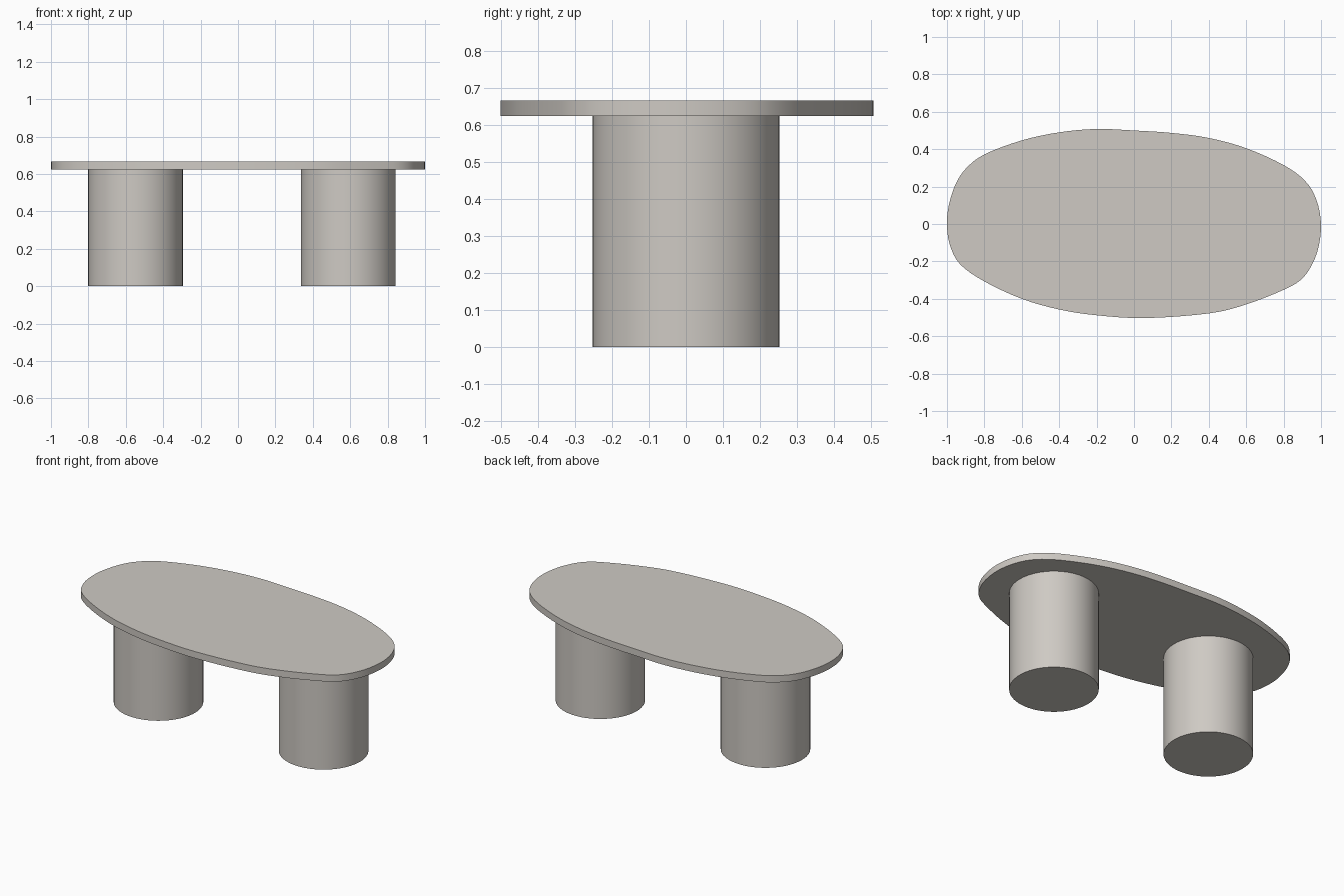
import bpy, bmesh, math
from mathutils import Vector

if "Cube" in bpy.data.objects:
    bpy.data.objects.remove(bpy.data.objects["Cube"])

TOP_Z, UNDER_Z, LEG_R = 0.667, 0.625, 0.253

stone = bpy.data.materials.new("warm grey stone")
stone.diffuse_color = (0.62, 0.59, 0.55, 1)
stone.use_nodes = True
stone.node_tree.nodes["Principled BSDF"].inputs["Base Color"].default_value = stone.diffuse_color


def prism(name, outline, z0, z1):
    """Closed outline extruded from z0 to z1, with smooth sides and sharp rims."""
    bm = bmesh.new()
    face = bm.faces.new([bm.verts.new((x, y, z0)) for x, y in outline])
    ext = bmesh.ops.extrude_face_region(bm, geom=[face], use_keep_orig=True)
    verts = [g for g in ext["geom"] if isinstance(g, bmesh.types.BMVert)]
    bmesh.ops.translate(bm, verts=verts, vec=(0, 0, z1 - z0))
    bmesh.ops.recalc_face_normals(bm, faces=bm.faces)
    mesh = bpy.data.meshes.new(name)
    bm.to_mesh(mesh)
    bm.free()
    mesh.materials.append(stone)
    obj = bpy.data.objects.new(name, mesh)
    bpy.context.collection.objects.link(obj)
    bpy.ops.object.select_all(action="DESELECT")
    obj.select_set(True)
    bpy.context.view_layer.objects.active = obj
    bpy.ops.object.shade_smooth_by_angle(angle=math.radians(30))
    return obj


def smooth_loop(points, steps):
    """Closed Catmull-Rom curve through the points."""
    pts = [Vector(p) for p in points]
    n, out = len(pts), []
    for i in range(n):
        a, b, c, d = (pts[(i + k) % n] for k in (-1, 0, 1, 2))
        for s in range(steps):
            t = s / steps
            out.append(0.5 * (2 * b + (c - a) * t + (2 * a - 5 * b + 4 * c - d) * t * t
                              + (3 * b - a - 3 * c + d) * t ** 3))
    return out


# Pebble-shaped table top, counter-clockwise from the right end
pebble = [(1, 0), (0.975, 0.13), (0.915, 0.23), (0.8, 0.315), (0.6, 0.405),
          (0.4, 0.46), (0.2, 0.487), (0, 0.50), (-0.2, 0.508), (-0.4, 0.49),
          (-0.6, 0.447), (-0.8, 0.372), (-0.9, 0.295), (-0.955, 0.21), (-0.99, 0.1),
          (-1, 0), (-0.985, -0.11), (-0.93, -0.215), (-0.8, -0.307), (-0.6, -0.40),
          (-0.4, -0.457), (-0.2, -0.488), (0.06, -0.503), (0.4, -0.478),
          (0.6, -0.43), (0.8, -0.352), (0.89, -0.30), (0.945, -0.23), (0.985, -0.13)]
prism("table_top", smooth_loop(pebble, 4), UNDER_Z, TOP_Z)

# Two round drum legs
for name, cx in (("left_leg", -0.548), ("right_leg", 0.59)):
    ring = [(cx + LEG_R * math.cos(a), LEG_R * math.sin(a))
            for a in (2 * math.pi * i / 64 for i in range(64))]
    prism(name, ring, 0, UNDER_Z)
